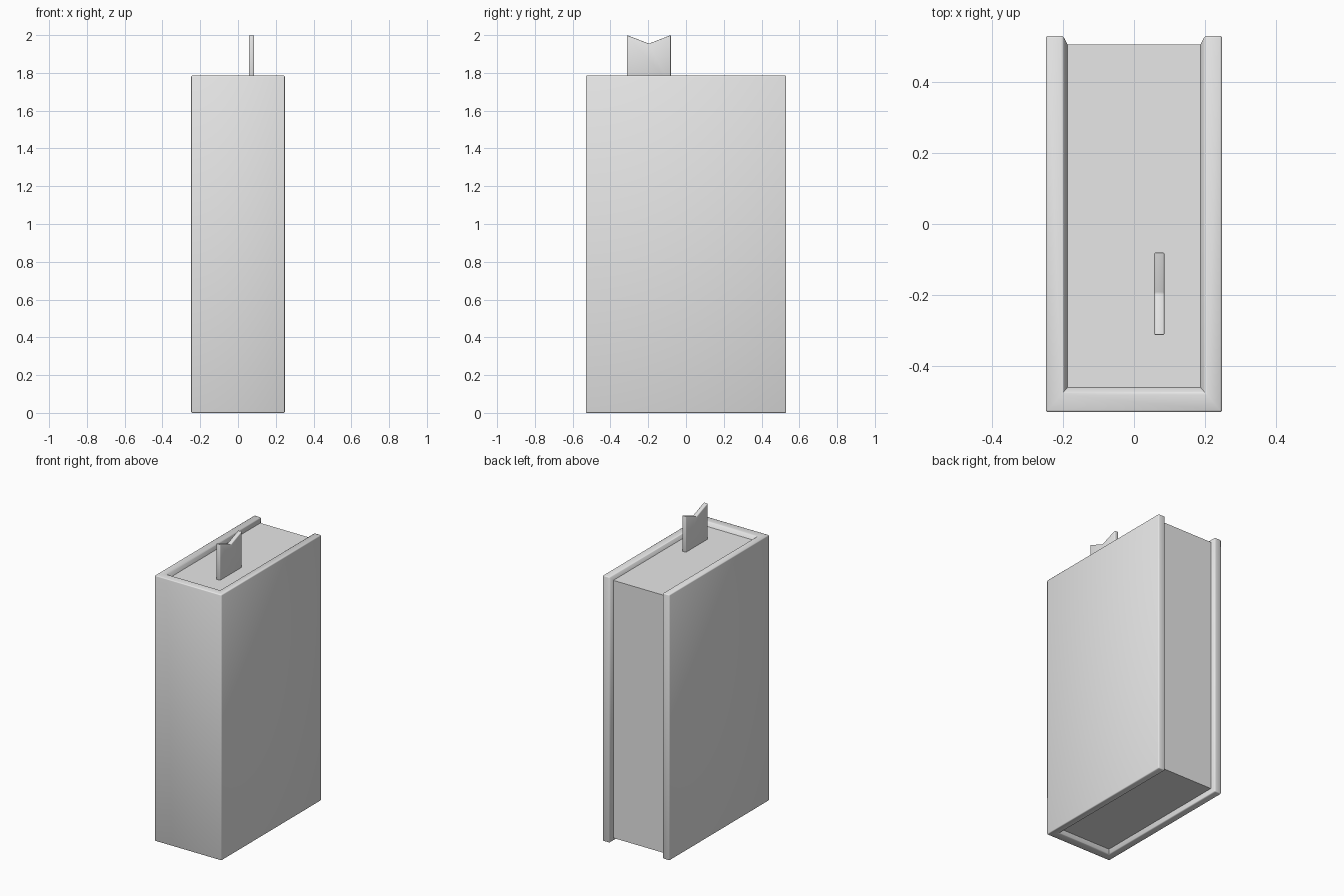
import bpy
import bmesh

cube = bpy.data.objects.get("Cube")
if cube:
    bpy.data.objects.remove(cube, do_unlink=True)

HEIGHT = 1.786

grey = bpy.data.materials.new("plain_grey")
grey.use_nodes = True
colour = (0.8, 0.8, 0.8, 1)
grey.diffuse_color = colour
grey.node_tree.nodes["Principled BSDF"].inputs["Base Color"].default_value = colour


def add_object(name, bm):
    bmesh.ops.recalc_face_normals(bm, faces=bm.faces)
    mesh = bpy.data.meshes.new(name)
    bm.to_mesh(mesh)
    bm.free()
    mesh.materials.append(grey)
    obj = bpy.data.objects.new(name, mesh)
    bpy.context.collection.objects.link(obj)
    bpy.ops.object.select_all(action="DESELECT")
    obj.select_set(True)
    bpy.context.view_layer.objects.active = obj
    bpy.ops.object.shade_smooth_by_angle(angle=0.9)
    return obj


# Book: nested outlines for the cover edge, the inner lip and the sunken pages
bm = bmesh.new()


def outline(x, front, back, inset):
    low, high = inset, HEIGHT - inset
    path = [(front, low), (back, low), (back, high), (front, high)]
    return [bm.verts.new((x, y, z)) for y, z in path]


rings = [(0.248, -0.53, 0.53, 0), (0.2, -0.475, 0.53, 0), (0.187, -0.46, 0.505, 0.027)]
right = [outline(-x, f, b, i) for x, f, b, i in rings]
left = [outline(x, f, b, i) for x, f, b, i in rings]

for side in (left, right):
    bm.faces.new(side[0])                                   # cover board
    for outer, inner in zip(side, side[1:]):                # lip and slope
        for k in range(3):
            bm.faces.new((outer[k], outer[k + 1], inner[k + 1], inner[k]))
for k in (0, 3):                                            # lip and slope at the spine
    for n in range(2):
        bm.faces.new((left[n][k], left[n + 1][k], right[n + 1][k], right[n][k]))
bm.faces.new((left[0][0], left[0][3], right[0][3], right[0][0]))  # spine
for k in range(3):                                          # pages
    bm.faces.new((left[2][k], left[2][k + 1], right[2][k + 1], right[2][k]))

bmesh.ops.recalc_face_normals(bm, faces=bm.faces)
page_verts = set(left[2] + right[2])
rim = [e for e in bm.edges
       if not page_verts & set(e.verts) and e.calc_face_angle(0) > 0.3]
bmesh.ops.bevel(bm, geom=rim, offset=0.006, segments=2, profile=0.5, affect="EDGES")
add_object("book", bm)

# Bookmark ribbon with a notched end
bm = bmesh.new()
profile = [(-0.313, 1.74), (-0.08, 1.74), (-0.08, 2), (-0.196, 1.955), (-0.313, 2)]
face = bm.faces.new([bm.verts.new((0.057, y, z)) for y, z in profile])
ext = bmesh.ops.extrude_face_region(bm, geom=[face])
for v in ext["geom"]:
    if isinstance(v, bmesh.types.BMVert):
        v.co.x += 0.029
bmesh.ops.recalc_face_normals(bm, faces=bm.faces)
bmesh.ops.bevel(bm, geom=list(bm.edges), offset=0.005, segments=2, profile=0.5, affect="EDGES")
add_object("bookmark", bm)
